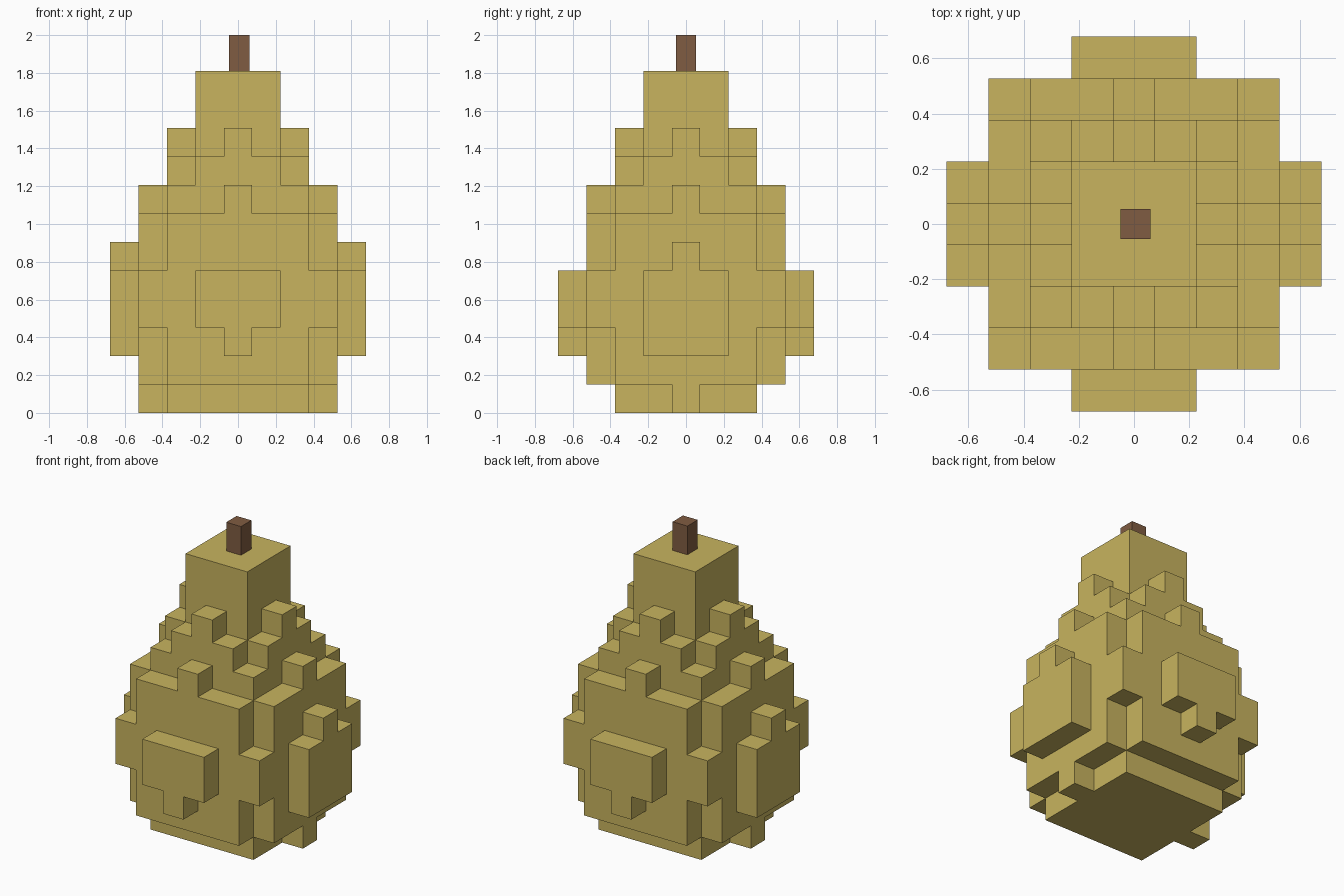
import bpy, bmesh, math
from mathutils import Vector

if "Cube" in bpy.data.objects:
    bpy.data.objects.remove(bpy.data.objects["Cube"])

S = 1.81 / 12  # block size


def material(name, rgb):
    m = bpy.data.materials.new(name)
    m.diffuse_color = (*rgb, 1)
    m.use_nodes = True
    m.node_tree.nodes["Principled BSDF"].inputs["Base Color"].default_value = m.diffuse_color
    return m


def make_object(name, bm, mat):
    bmesh.ops.recalc_face_normals(bm, faces=bm.faces)
    me = bpy.data.meshes.new(name)
    bm.to_mesh(me)
    bm.free()
    me.materials.append(mat)
    ob = bpy.data.objects.new(name, me)
    bpy.context.collection.objects.link(ob)
    return ob


# Each layer, bottom to top, is a union of centred rectangles (half-width x, half-depth y)
ROUND7 = [(3, 2), (2, 3)]
layers = [
    [(2, 2), (3, 0)],
    ROUND7,
    ROUND7 + [(4, 1), (0, 4)],
    [(3, 3), (4, 1), (1, 4)],
    [(3, 3), (4, 1), (1, 4)],
    ROUND7 + [(4, 0)],
    ROUND7,
    [(2, 2), (3, 0), (0, 3)],
    [(2, 1), (1, 2)],
    [(1, 1), (2, 0), (0, 2)],
    [(1, 1)],
    [(1, 1)],
]
cells = {(x, y, z) for z, rects in enumerate(layers) for a, b in rects
         for x in range(-a, a + 1) for y in range(-b, b + 1)}

# Blocky fruit body: only the outer block faces
bm = bmesh.new()
verts = {}


def corner(p):
    key = tuple(round(2 * c) for c in p)
    if key not in verts:
        verts[key] = bm.verts.new((p[0] * S, p[1] * S, p[2] * S))
    return verts[key]


for c in cells:
    centre = Vector((c[0], c[1], c[2] + 0.5))
    for axis in range(3):
        for sign in (-1, 1):
            near = list(c)
            near[axis] += sign
            if tuple(near) in cells:
                continue
            n, u, v = Vector(), Vector(), Vector()
            n[axis], u[(axis + 1) % 3], v[(axis + 2) % 3] = sign / 2, sign / 2, 0.5
            bm.faces.new([corner(centre + n + i * u + j * v)
                          for i, j in ((-1, -1), (1, -1), (1, 1), (-1, 1))])
bmesh.ops.dissolve_limit(bm, angle_limit=math.radians(1), verts=bm.verts, edges=bm.edges)
make_object("pear_body", bm, material("pear yellow green", (0.578, 0.456, 0.114)))

# Square stem
bm = bmesh.new()
bmesh.ops.create_cube(bm, size=1)
for v in bm.verts:
    v.co = (v.co.x * 0.108 + 0.006, v.co.y * 0.108, 1.905 + v.co.z * 0.19)
make_object("stem", bm, material("stem brown", (0.216, 0.107, 0.054)))
